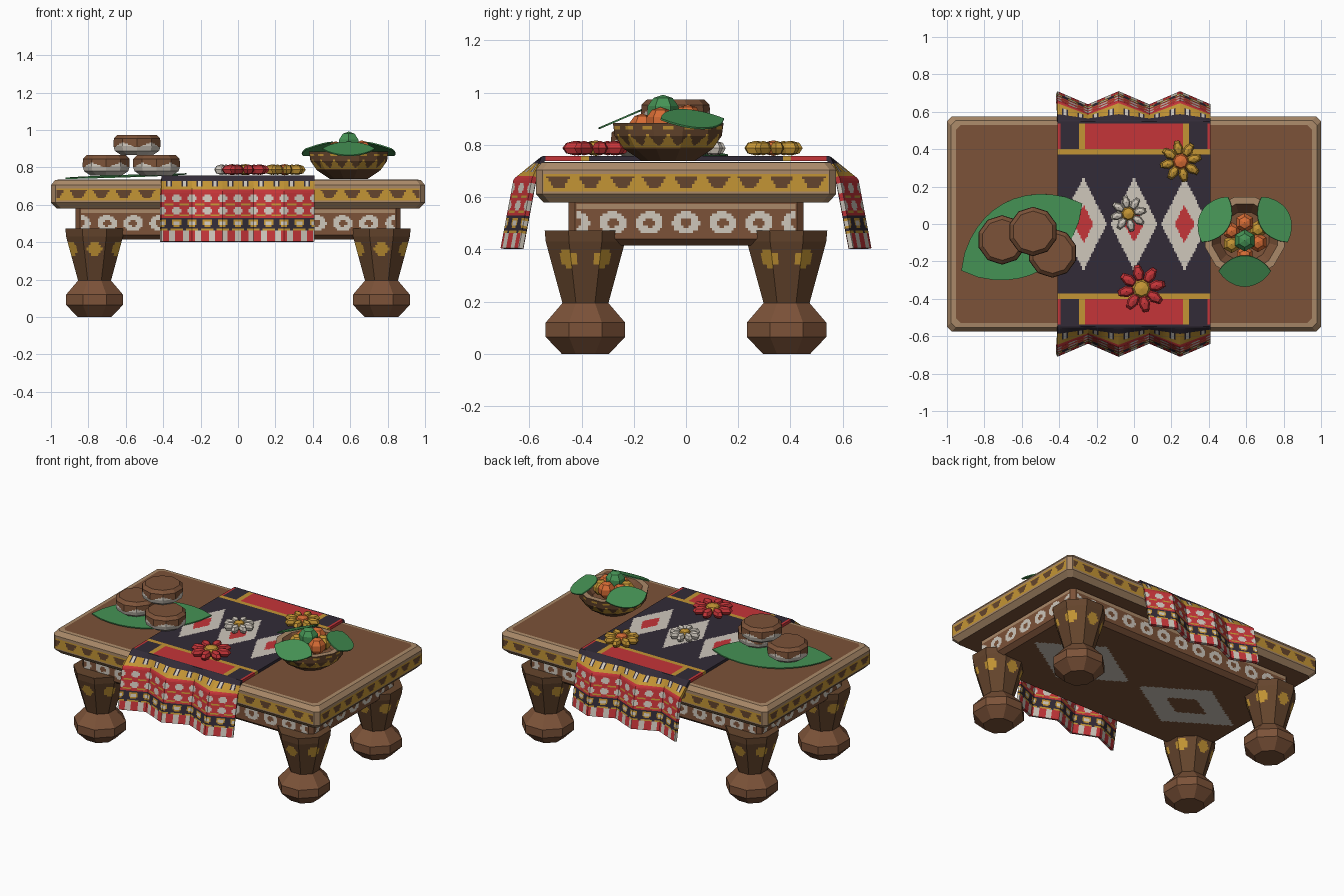
import bpy, bmesh
from math import sin, cos, pi, radians, hypot
from mathutils import Matrix, Vector

if "Cube" in bpy.data.objects:
    bpy.data.objects.remove(bpy.data.objects["Cube"])

COLOURS = {
    "brown wood": (.20, .085, .04), "dark wood": (.13, .06, .026),
    "tan wood": (.40, .25, .14), "gold": (.55, .30, .035),
    "red": (.56, .035, .04), "dark cloth": (.032, .024, .038),
    "cream": (.62, .57, .50), "leaf green": (.06, .29, .09),
    "orange": (.68, .15, .035),
}
MATS = []
for label, rgb in COLOURS.items():
    m = bpy.data.materials.new(label)
    m.use_nodes = True
    m.diffuse_color = (*rgb, 1)
    m.node_tree.nodes["Principled BSDF"].inputs["Base Color"].default_value = (*rgb, 1)
    MATS.append(m)
BROWN, DARK, TAN, GOLD, RED, CLOTH, CREAM, GREEN, ORANGE = range(len(MATS))


def finish(bm, name, thickness=0):
    """Turn a bmesh into an object that carries only the colours it uses."""
    bmesh.ops.remove_doubles(bm, verts=bm.verts, dist=1e-5)
    used = sorted({f.material_index for f in bm.faces})
    for f in bm.faces:
        f.material_index = used.index(f.material_index)
    mesh = bpy.data.meshes.new(name)
    bm.to_mesh(mesh)
    bm.free()
    for i in used:
        mesh.materials.append(MATS[i])
    ob = bpy.data.objects.new(name, mesh)
    bpy.context.collection.objects.link(ob)
    if thickness:
        mod = ob.modifiers.new("thickness", "SOLIDIFY")
        mod.thickness = thickness
    return ob


def patch(name, point, nu, nv, rule, thickness=0):
    """Grid surface point(u, v), coloured face by face with rule(u, v)."""
    bm = bmesh.new()
    g = [[bm.verts.new(point(i / nu, j / nv)) for i in range(nu + 1)] for j in range(nv + 1)]
    for j in range(nv):
        for i in range(nu):
            f = bm.faces.new((g[j][i], g[j][i + 1], g[j + 1][i + 1], g[j + 1][i]))
            f.material_index = rule((i + .5) / nu, (j + .5) / nv)
    return finish(bm, name, thickness)


def lathe(name, profile, sides, sub, rings, centre, rule):
    """Faceted turned shape; rule(angle, radius, height, profile position)."""
    n = len(profile) - 1

    def at(v):
        k = min(int(v * n + 1e-6), n - 1)
        t = v * n - k
        (r0, z0), (r1, z1) = profile[k], profile[k + 1]
        return r0 + (r1 - r0) * t, z0 + (z1 - z0) * t

    def point(u, v):
        r, z = at(v)
        a, step = 2 * pi * u, 2 * pi / sides
        r /= cos((a + step / 2) % step - step / 2)
        return Vector(centre) + Vector((r * cos(a), r * sin(a), z))

    return patch(name, point, sides * sub, n * rings,
                 lambda u, v: rule(2 * pi * u, *at(v), v * n))


def loft(name, loops, colours):
    """Stack of corner-cut rectangles; colours: bottom, each step, top."""
    bm, rows, c = bmesh.new(), [], .025
    for x, y, z in loops:
        pts = ((c - x, -y), (x - c, -y), (x, c - y), (x, y - c),
               (x - c, y), (c - x, y), (-x, y - c), (-x, c - y))
        rows.append([bm.verts.new((*p, z)) for p in pts])
    bm.faces.new(rows[0][::-1]).material_index = colours[0]
    for lo, hi, col in zip(rows, rows[1:], colours[1:]):
        for i in range(8):
            k = (i + 1) % 8
            bm.faces.new((lo[i], lo[k], hi[k], hi[i])).material_index = col
    bm.faces.new(rows[-1]).material_index = colours[-1]
    return finish(bm, name)


def frieze(name, hx, hy, z0, z1, rule):
    """Patterned band on all four sides of a box."""
    for k, side in enumerate(("front", "right", "back", "left")):
        half, off = (hx, hy) if k % 2 == 0 else (hy, hx)
        half -= .03
        turn = Matrix.Rotation(k * pi / 2, 3, "Z")
        patch(f"{name}_{side}",
              lambda u, v: turn @ Vector(((2 * u - 1) * half, -off - .003, z0 + (z1 - z0) * v)),
              int(half * 220), 14,
              lambda u, v: rule((2 * u - 1) * half, z0 + (z1 - z0) * v))


def wave(a, period):
    """Signed distance to the nearest repeat."""
    return (a / period + .5) % 1 * period - period / 2


# Table top and apron
loft("table_top", [(.97, .545, .58), (1, .575, .612), (1, .575, .705),
                   (.978, .553, .733), (.952, .529, .735)],
     [BROWN, TAN, TAN, TAN, TAN, BROWN])
frieze("top_frieze", 1, .575, .622, .688,
       lambda a, z: DARK if .634 < z < .68 and abs(wave(a, .122)) < .034 + (z - .66) * .6 else GOLD)
loft("apron", [(.84, .42, .415), (.87, .45, .44), (.87, .45, .58)], [BROWN] * 4)


def apron_rule(a, z):
    if z > .56:
        return TAN
    d = hypot(wave(a, .14) / .052, (z - .502) / .042)
    return CREAM if .42 < d < 1 else BROWN


frieze("apron_frieze", .87, .45, .445, .574, apron_rule)


# Underside panel with two hollow diamonds
def under_rule(u, v):
    d = abs(abs(u - .5) * 1.64 - .42) / .38 + abs(v - .5) * .8 / .24
    return CREAM if .42 < d < 1 else BROWN


patch("underside_panel", lambda u, v: ((u - .5) * 1.64, (.5 - v) * .8, .412), 120, 60, under_rule)


# Legs with ball feet and painted spots
def leg_rule(a, r, z, seg):
    if z < .195:
        return BROWN
    return GOLD if hypot(wave(a - pi / 6, pi / 3) * .125, z - .365) < .035 else DARK


LEG = [(0, 0), (.09, 0), (.152, .065), (.152, .12), (.088, .195), (.152, .43), (.156, .473), (0, .473)]
for x, side in ((-.767, "right"), (.767, "left")):
    for y, end in ((-.385, "front"), (.385, "back")):
        lathe(f"{end}_{side}_leg", LEG, 8, 10, 16, (x, y, 0), leg_rule)


# Runner cloth, draped over both long edges
def drape(s):
    """Distance from the middle -> (y, z, ripple)."""
    if s < .552:
        return s, .757, 0
    if s < .66:
        t = (s - .552) / .108
        return .552 + .073 * t, .757 - .087 * t, .035 * t
    t = (s - .66) / .27
    return .625 + .05 * t, .67 - .265 * t, .035


def cloth_point(u, v):
    s = (2 * v - 1) * .93
    y, z, ripple = drape(abs(s))
    zigzag = 1 - 2 * abs(u * 5 % 2 - 1)
    return (-.41 + .82 * u, (y - ripple * zigzag) * (1 if s > 0 else -1), z)


def cloth_rule(u, v):
    x, s = -.41 + .82 * u, abs(2 * v - 1) * .93
    z = drape(s)[1]
    if s < .37:
        k = abs(wave(x, .27))
        if k / .055 + s / .10 < 1:
            return RED
        return CREAM if k / .125 + s / .25 < 1 else CLOTH
    if s < .40:
        return GOLD
    if s < .54:
        ax = abs(x)
        return RED if ax < .265 or ax > .39 else GOLD if ax < .295 else CLOTH
    dot = abs(wave(x, .082))
    if z > .74:
        return CLOTH
    if z > .695:
        return (GOLD if dot < .022 else CREAM if dot > .034 else CLOTH) if z < .73 else CLOTH
    if z > .682:
        return GOLD
    if z > .53:
        if min(hypot(dot / .024, (z - h) / .019) for h in (.635, .57)) < 1:
            return CREAM
        return GOLD if min(abs(z - .602), abs(z - .54)) < .005 and dot > .015 else RED
    if z > .475:
        d = hypot(dot / .028, (z - .502) / .02)
        return CREAM if d < .6 else GOLD if d < 1 else CLOTH
    if z > .46:
        return GOLD if dot < .03 else CLOTH
    return CREAM if abs(wave(x, .07)) < .016 else RED


patch("runner_cloth", cloth_point, 100, 190, cloth_rule, .018)


# Leaves
def leaf(name, centre, angle, length, width, tilt=0, rise=0):
    c, s = cos(angle), sin(angle)

    def point(u, v):
        t = 2 * u - 1
        w = (2 * v - 1) * width * (1 - t * t) ** .85
        return (centre[0] + c * t * length - s * w, centre[1] + s * t * length + c * w,
                centre[2] + rise * t - tilt * w)

    patch(name, point, 12, 4, lambda u, v: GREEN, .007)


leaf("serving_leaf", (-.60, -.07, .757), radians(29), .37, .205, 0, .012)
BOWL = Vector((.592, -.068, 0))
for i, az in enumerate((-90, 30, 150)):
    a = radians(az)
    leaf(f"bowl_leaf_{i + 1}", BOWL + Vector((.185 * cos(a), .185 * sin(a), .902)),
         a - pi / 2, .14, .083, .43)


# Bowl with painted triangles
def bowl_rule(a, r, z, seg):
    if seg > 4:
        return TAN if seg < 5 else BROWN
    p = abs(wave(a, pi / 8)) / (pi / 16)
    if .79 < z < .84 and p < (.845 - z) / .055:
        return GOLD
    return GOLD if .862 < z < .874 and p < .55 else DARK


lathe("bowl", [(0, .738), (.1, .738), (.17, .785), (.205, .835), (.212, .885),
               (.175, .885), (.13, .82), (0, .81)], 12, 16, 8, BOWL, bowl_rule)

# Fruit heaped in the bowl
for i, (x, y, z, r, col) in enumerate((
        (0, -.02, .93, .062, GREEN), (0, .075, .90, .055, ORANGE), (-.07, .03, .89, .05, ORANGE),
        (-.07, -.04, .885, .05, GOLD), (.07, .04, .885, .05, GOLD), (.07, -.03, .89, .055, ORANGE),
        (0, -.10, .87, .05, ORANGE))):
    bm = bmesh.new()
    bmesh.ops.create_uvsphere(bm, u_segments=6, v_segments=5, radius=r,
                              matrix=Matrix.Translation(BOWL + Vector((x, y, z))))
    for f in bm.faces:
        f.material_index = col
    finish(bm, f"fruit_{i + 1}")

# Three small pots with dripping brown glaze
POT = [(0, 0), (.085, 0), (.118, .022), (.126, .048), (.124, .088), (.104, .108), (0, .108)]
for i, pos in enumerate(((-.705, -.085, .758), (-.436, -.155, .758), (-.54, -.04, .866))):
    lathe(f"pot_{i + 1}", POT, 10, 8, 6, pos,
          lambda a, r, z, seg: CREAM if z < .054 + .012 * sin(5 * a) else BROWN)


# Flowers lying on the cloth
def flower(name, x, y, radius, petal, heart, count=8):
    bm = bmesh.new()
    base = Matrix.Translation((x, y, .788))
    for k in range(count):
        m = (base @ Matrix.Rotation(2 * pi * k / count + .2, 4, "Z")
             @ Matrix.Translation((radius * .62, 0, 0))
             @ Matrix.Diagonal((radius * .40, radius * .23, .028, 1)))
        bmesh.ops.create_uvsphere(bm, u_segments=6, v_segments=4, radius=1, matrix=m)
    for f in bm.faces:
        f.material_index = petal
    old = set(bm.faces)
    bmesh.ops.create_uvsphere(bm, u_segments=8, v_segments=4, radius=1,
                              matrix=base @ Matrix.Diagonal((radius * .42, radius * .42, .03, 1)))
    for f in bm.faces:
        if f not in old:
            f.material_index = heart
    finish(bm, name)


flower("red_flower", .04, -.345, .132, RED, GOLD)
flower("gold_flower", .25, .335, .115, GOLD, ORANGE)
flower("white_flower", -.03, .055, .10, CREAM, GOLD)
